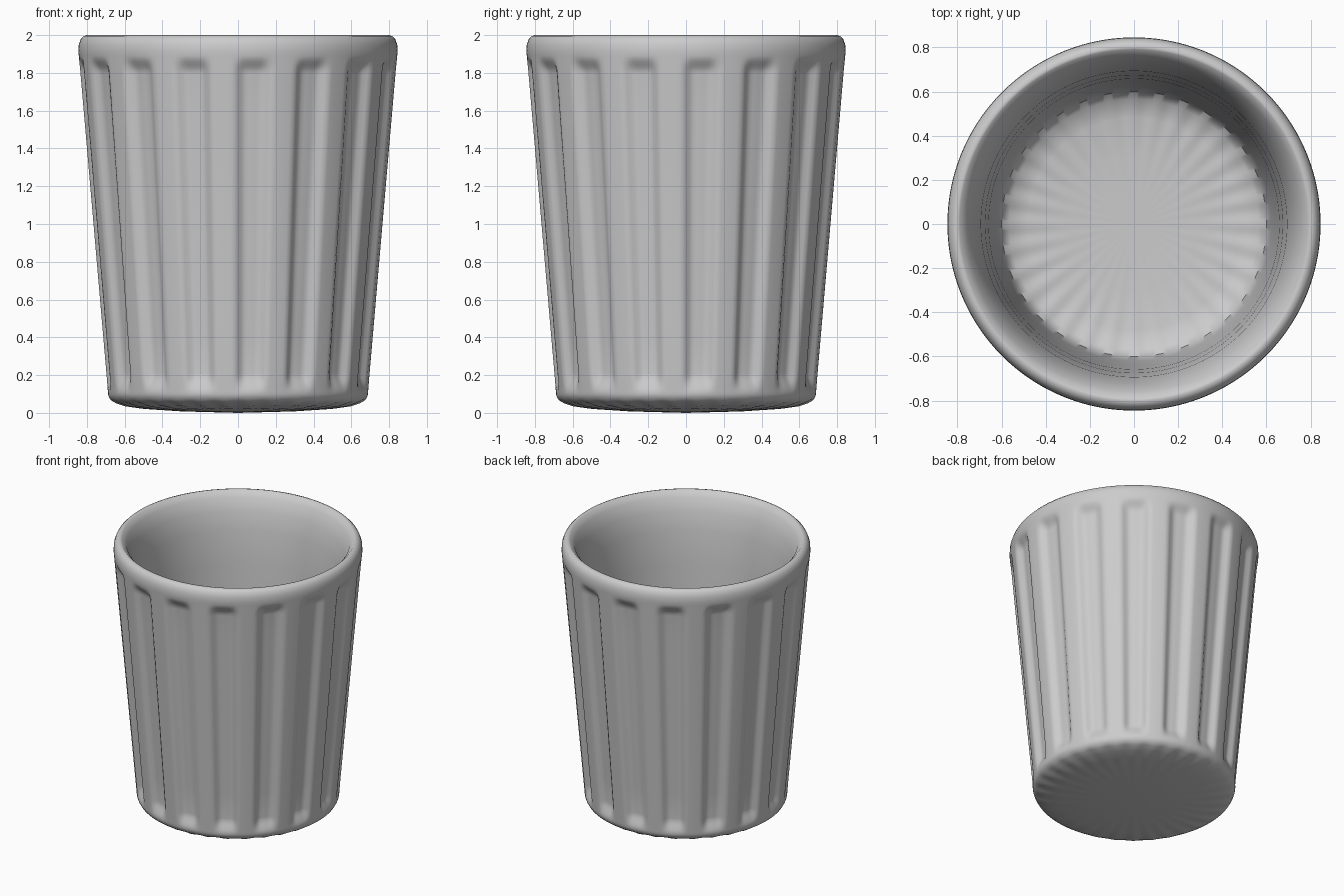
import bpy, bmesh, math

if "Cube" in bpy.data.objects:
    bpy.data.objects.remove(bpy.data.objects["Cube"])

SEG = 256          # columns around the cup
FLUTES = 16
DEPTH = 0.036      # groove depth


def smooth(a, b, t):
    t = min(1.0, max(0.0, (t - a) / (b - a)))
    return t * t * (3 - 2 * t)


def groove(ang, z):
    """Groove weight: rounded channel in the first half of each pitch, closed at both ends."""
    pitch = 360 / FLUTES
    d = abs((math.degrees(ang) - pitch / 4 + pitch / 2) % pitch - pitch / 2)
    across = 1 - smooth(3.0, 7.4, d)
    along = smooth(0.10, 0.21, z) * (1 - smooth(1.80, 1.89, z))
    return across * along


# Profile rows: radius, height, groove amount, pleat height
rows = [(0.3, 0.008, 0, 0), (0.5, 0.022, 0, 0.001), (0.6, 0.038, 0, 0.003),
        (0.65, 0.054, 0, 0.003), (0.674, 0.068, 0, 0), (0.685, 0.088, 0, 0)]
wall = [0.10, 0.115, 0.13, 0.15, 0.17, 0.19, 0.21, 0.4, 0.8, 1.2, 1.6,
        1.79, 1.81, 1.83, 1.845, 1.86, 1.875, 1.89]
rows += [(0.688 + 0.0865 * (z - 0.1), z, 1, 0) for z in wall]
# Rounded rim
rows += [(0.845, 1.915, 0, 0), (0.843, 1.95, 0, 0), (0.833, 1.978, 0, 0),
         (0.818, 1.994, 0, 0), (0.80, 2.0, 0, 0), (0.79, 1.997, 0, 0)]
# Inner wall, flaring towards the rim, and lightly pleated floor
rows += [(0.757, 1.96, 0, 0), (0.722, 1.87, 0, 0), (0.693, 1.74, 0, 0),
         (0.674, 1.5, 0, 0), (0.658, 1.2, 0, 0), (0.64, 0.75, 0, 0),
         (0.62, 0.35, 0, 0), (0.60, 0.165, 0, 0), (0.565, 0.13, 0, 0.005),
         (0.48, 0.113, 0, 0.002), (0.3, 0.104, 0, 0)]

bm = bmesh.new()
rings = []
for r, z, g, pleat in rows:
    ring = []
    for i in range(SEG):
        a = 2 * math.pi * i / SEG
        rad = r - DEPTH * g * groove(a, z)
        ring.append(bm.verts.new((rad * math.cos(a), rad * math.sin(a),
                                  z + pleat * math.cos(2 * FLUTES * a))))
    rings.append(ring)

for lo, hi in zip(rings, rings[1:]):
    for i in range(SEG):
        j = (i + 1) % SEG
        bm.faces.new((lo[i], lo[j], hi[j], hi[i]))

# Centre fans for the underside and the floor
under = bm.verts.new((0, 0, 0))
floor = bm.verts.new((0, 0, 0.1))
for i in range(SEG):
    j = (i + 1) % SEG
    bm.faces.new((under, rings[0][j], rings[0][i]))
    bm.faces.new((floor, rings[-1][i], rings[-1][j]))

bmesh.ops.recalc_face_normals(bm, faces=bm.faces)
mesh = bpy.data.meshes.new("fluted_cup")
bm.to_mesh(mesh)
bm.free()
cup = bpy.data.objects.new("fluted_cup", mesh)
bpy.context.collection.objects.link(cup)
bpy.context.view_layer.objects.active = cup
cup.select_set(True)
bpy.ops.object.shade_smooth_by_angle(angle=math.radians(40))
